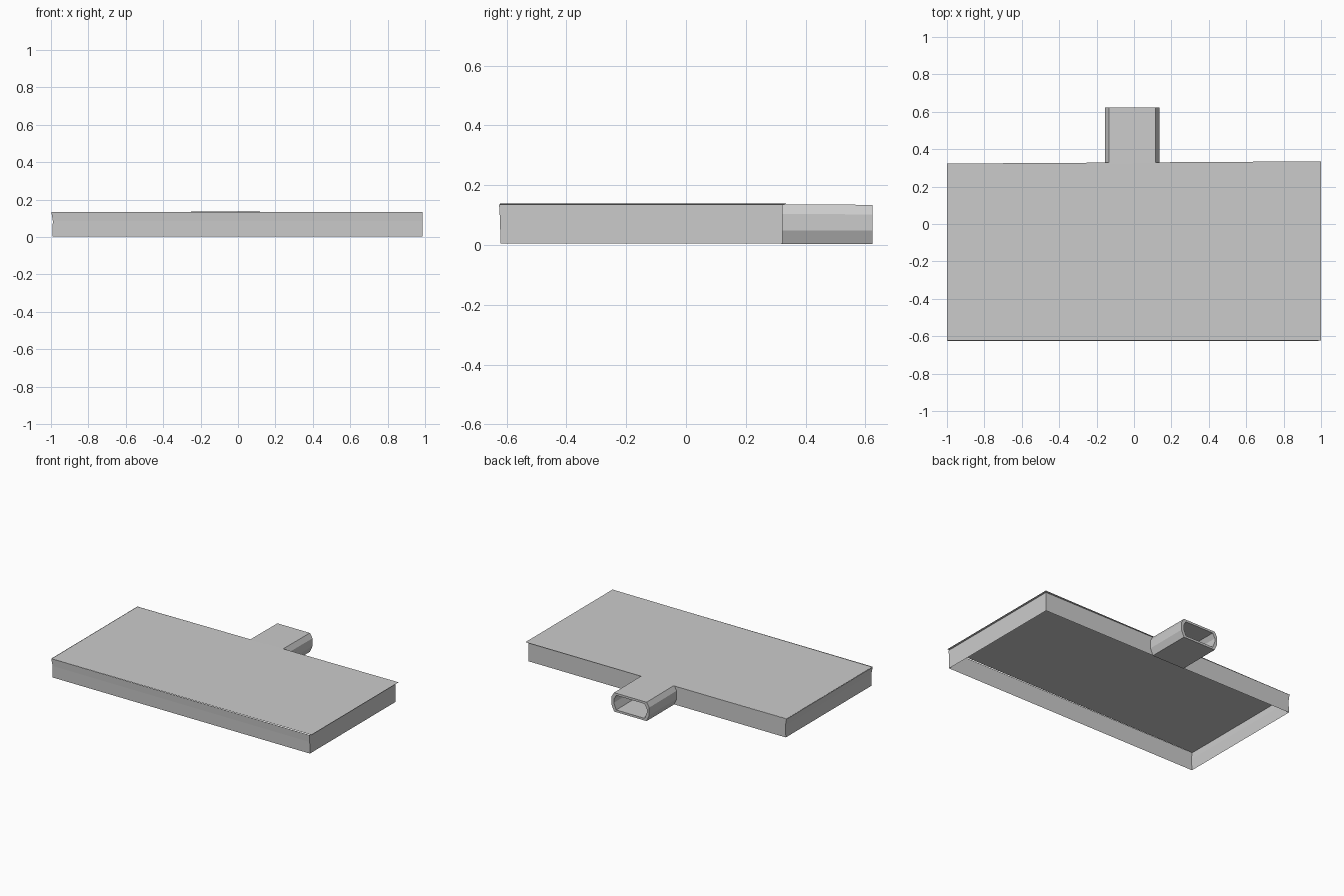
import bpy

if "Cube" in bpy.data.objects:
    bpy.data.objects.remove(bpy.data.objects["Cube"])

def make(name, verts, faces):
    me = bpy.data.meshes.new(name)
    me.from_pydata(verts, [], faces)
    me.update()
    ob = bpy.data.objects.new(name, me)
    bpy.context.collection.objects.link(ob)
    return ob

# Thin top sheet, overhanging the walls slightly
corners = [(-1, -.622, .133), (1, -.622, .138), (1, .335, .138), (-1, .323, .134)]
make("top_panel", corners, [(0, 1, 2, 3)])

# Open-bottomed skirt: single-sheet walls, slightly pinched on the left
levels = [(.135, -.998, -.625), (.085, -.99, -.622), (.004, -.993, -.62)]
verts = [p for z, xl, yf in levels
         for p in ((xl, yf, z), (.987, yf, z), (.987, .322, z), (xl, .322, z))]
faces = [(4 * r + i, 4 * r + 4 + i, 4 * r + 4 + (i + 1) % 4, 4 * r + (i + 1) % 4)
         for r in range(2) for i in range(4)]
make("skirt_walls", verts, faces)

# Hollow chamfered spout at the back
def section(w, top, bottom, c, y):
    half = [(w - c, bottom), (w, bottom + .045), (w, top - .032), (w - c, top)]
    pts = half + [(-x, z) for x, z in reversed(half)]
    return [(x - .009, y, z) for x, z in pts]

loops = [section(.145, .136, .003, .02, .32), section(.145, .134, .003, .02, .624),
         section(.127, .119, .018, .018, .624), section(.127, .119, .018, .018, .322)]
n = len(loops[0])
faces = [(r * n + i, r * n + (i + 1) % n, (r + 1) * n + (i + 1) % n, (r + 1) * n + i)
         for r in range(3) for i in range(n)]
make("spout", [p for l in loops for p in l], faces)
